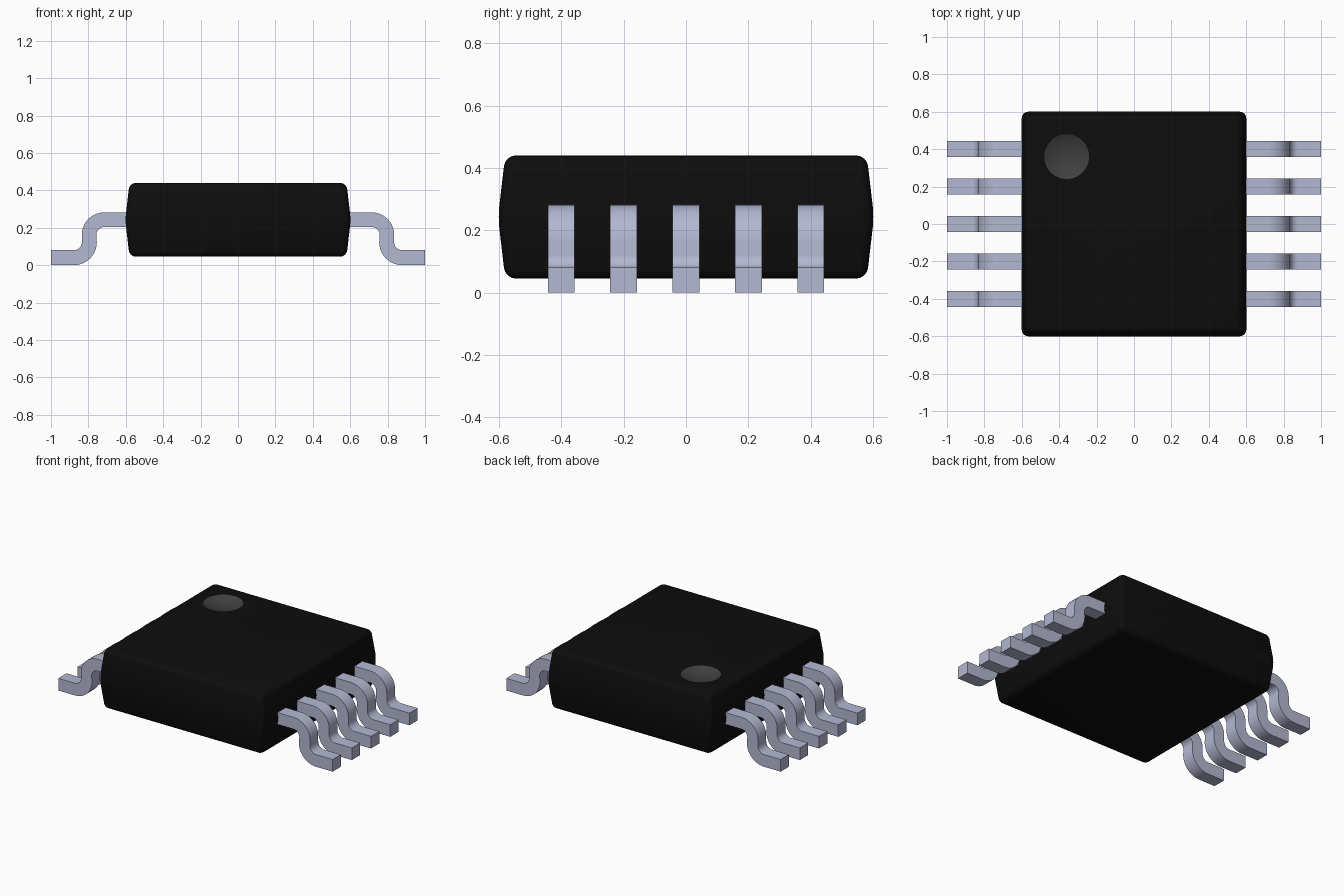
import bpy, bmesh, math

cube = bpy.data.objects.get("Cube")
if cube:
    bpy.data.objects.remove(cube, do_unlink=True)


def material(name, rgb, rough=0.5):
    m = bpy.data.materials.new(name)
    m.use_nodes = True
    m.diffuse_color = (*rgb, 1)
    b = m.node_tree.nodes["Principled BSDF"]
    b.inputs["Base Color"].default_value = (*rgb, 1)
    b.inputs["Roughness"].default_value = rough
    return m


black = material("black plastic", (0.004, 0.004, 0.004))
grey = material("dark grey marker", (0.05, 0.05, 0.05))
metal = material("pale blue metal", (0.45, 0.48, 0.64))


def make_object(name, bm, mat, angle=35):
    bmesh.ops.recalc_face_normals(bm, faces=bm.faces)
    me = bpy.data.meshes.new(name)
    bm.to_mesh(me)
    bm.free()
    me.materials.append(mat)
    ob = bpy.data.objects.new(name, me)
    bpy.context.collection.objects.link(ob)
    smooth(ob, angle)
    return ob


def smooth(ob, angle):
    bpy.ops.object.select_all(action='DESELECT')
    ob.select_set(True)
    bpy.context.view_layer.objects.active = ob
    bpy.ops.object.shade_smooth_by_angle(angle=math.radians(angle))


# Package body: two tapered halves meeting at the middle, rounded edges
Z0, ZM, Z1 = 0.045, 0.243, 0.44
bm = bmesh.new()
rings = []
for z, h in ((Z0, 0.58), (ZM, 0.603), (Z1, 0.58)):
    rings.append([bm.verts.new((sx * h, sy * h, z))
                  for sx, sy in ((-1, -1), (1, -1), (1, 1), (-1, 1))])
for a, b in zip(rings, rings[1:]):
    for i in range(4):
        j = (i + 1) % 4
        bm.faces.new((a[i], a[j], b[j], b[i]))
bm.faces.new(rings[0][::-1])
bm.faces.new(rings[-1])
bmesh.ops.bevel(bm, geom=bm.edges[:], offset=0.034, segments=4,
                profile=0.5, affect='EDGES', clamp_overlap=True)
body = make_object("package_body", bm, black)

# Shallow round dimple marking the first pin
R, DEPTH = 0.12, 0.03
ball = (R * R + DEPTH * DEPTH) / (2 * DEPTH)
bm = bmesh.new()
bmesh.ops.create_uvsphere(bm, u_segments=48, v_segments=96, radius=ball)
bmesh.ops.translate(bm, verts=bm.verts, vec=(-0.36, 0.36, Z1 - DEPTH + ball))
cutter = make_object("dimple_cutter", bm, grey)
cutter.hide_render = True
cut = body.modifiers.new("dimple", 'BOOLEAN')
cut.operation = 'DIFFERENCE'
cut.solver = 'EXACT'
cut.material_mode = 'TRANSFER'
cut.object = cutter
bpy.context.view_layer.objects.active = body
bpy.ops.object.modifier_apply(modifier=cut.name)
bpy.data.objects.remove(cutter, do_unlink=True)
smooth(body, 14)


# Gull-wing lead: side profile made of straight runs and four arcs
def arc(cx, cz, r, a0, a1, n=10):
    return [(cx + r * math.cos(math.radians(a0 + (a1 - a0) * i / n)),
             cz + r * math.sin(math.radians(a0 + (a1 - a0) * i / n)))
            for i in range(n + 1)]


BIG, SMALL = 0.12, 0.042
PROFILE = ([(0.56, 0.282)] + arc(0.715, 0.162, BIG, 90, 0)
           + arc(0.877, 0.122, SMALL, 180, 270) + [(1.0, 0.08), (1.0, 0.0)]
           + arc(0.877, 0.122, 0.122, 270, 180)
           + arc(0.715, 0.162, SMALL, 0, 90) + [(0.56, 0.204)])


def lead(name, side, y, half=0.043):
    bm = bmesh.new()
    face = bm.faces.new([bm.verts.new((side * x, y - half, z)) for x, z in PROFILE])
    ext = bmesh.ops.extrude_face_region(bm, geom=[face])
    moved = [v for v in ext["geom"] if isinstance(v, bmesh.types.BMVert)]
    bmesh.ops.translate(bm, verts=moved, vec=(0, 2 * half, 0))
    make_object(name, bm, metal)


for label, side in (("left", 1), ("right", -1)):
    for i in range(5):
        lead(f"{label}_lead_{i + 1}", side, -0.4 + 0.2 * i)
